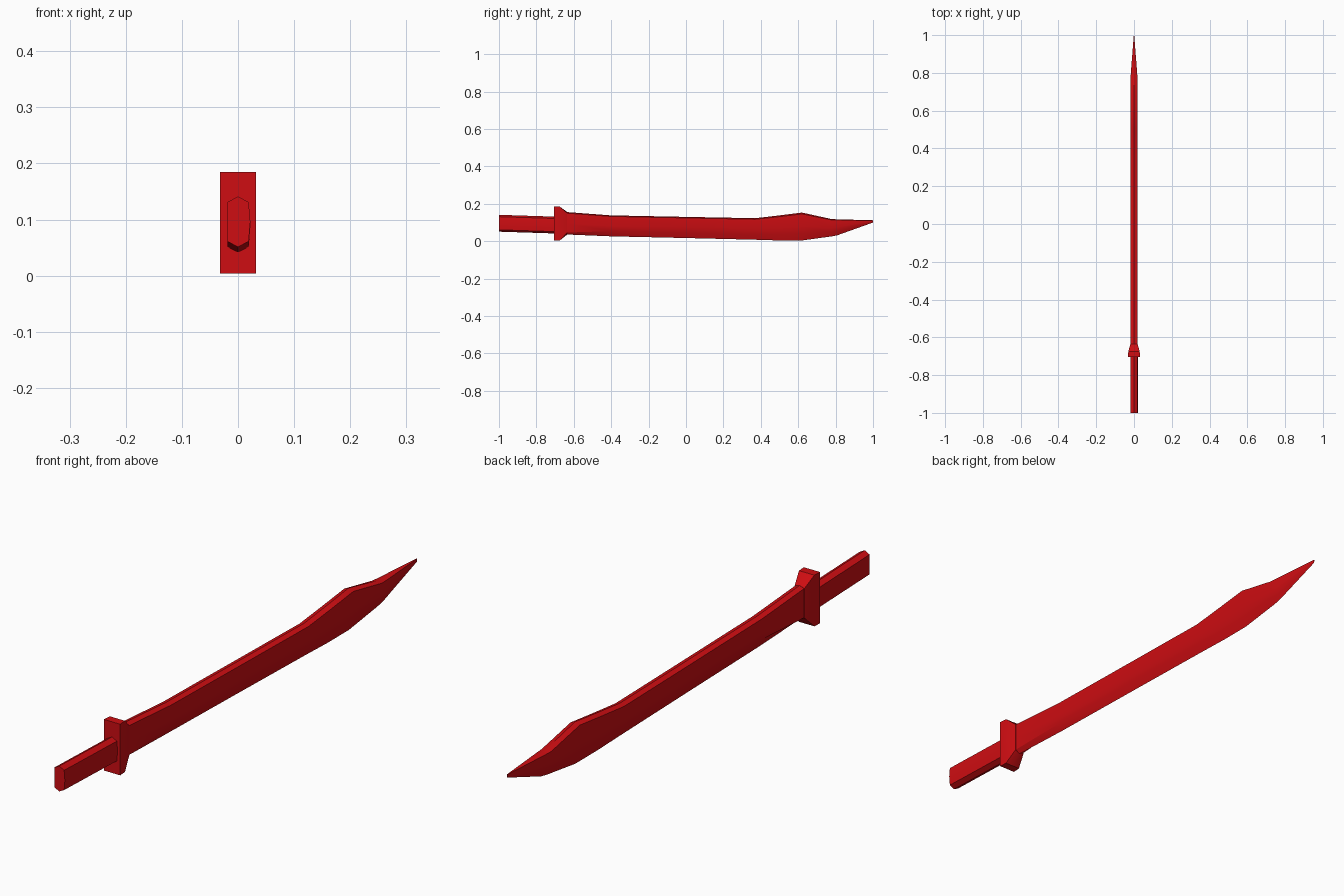
import bpy, bmesh, math

if "Cube" in bpy.data.objects:
    bpy.data.objects.remove(bpy.data.objects["Cube"])

red = bpy.data.materials.new("red")
red.diffuse_color = (0.62, 0.004, 0.006, 1)
red.use_nodes = True
red.node_tree.nodes["Principled BSDF"].inputs["Base Color"].default_value = red.diffuse_color


def section(bm, y, top, bottom, w, chamfer, low, low_w, bulge=0.0):
    """Ring: ridge, upper corners, side, lower corners, bottom edge."""
    mid = (top + bottom) / 2
    pts = [(0, top), (w, top - chamfer), (w + bulge, mid), (w * low_w, bottom + low), (0, bottom),
           (-w * low_w, bottom + low), (-w, mid), (-w, top - chamfer)]
    return [bm.verts.new((x, y, z)) for x, z in pts]


def loft(name, sections):
    """Skin a chain of rings along y and cap both ends."""
    bm = bmesh.new()
    rings = [section(bm, *s) for s in sections]
    for a, b in zip(rings, rings[1:]):
        for i in range(8):
            j = (i + 1) % 8
            bm.faces.new((a[i], a[j], b[j], b[i]))
    bm.faces.new(rings[0])
    bm.faces.new(rings[-1])
    bmesh.ops.recalc_face_normals(bm, faces=bm.faces)
    mesh = bpy.data.meshes.new(name)
    bm.to_mesh(mesh)
    bm.free()
    mesh.materials.append(red)
    ob = bpy.data.objects.new(name, mesh)
    bpy.context.collection.objects.link(ob)
    bpy.context.view_layer.objects.active = ob
    ob.select_set(True)
    bpy.ops.object.shade_smooth_by_angle(angle=math.radians(20))
    ob.select_set(False)


# Six-sided grip with a slightly swollen right side
loft("grip", [(-1.0, 0.141, 0.051, 0.019, 0.010, 0.010, 1, 0.003),
              (-0.69, 0.131, 0.041, 0.019, 0.010, 0.010, 1, 0.003)])

# Rectangular guard tapering into the blade
loft("guard", [(-0.705, 0.185, 0.004, 0.032, 0, 0, 1),
               (-0.675, 0.185, 0.004, 0.030, 0, 0, 1),
               (-0.635, 0.156, 0.036, 0.019, 0.006, 0.010, 1)])

# Blade: y, spine height, edge height, half width; wedge towards the edge
outline = [(-0.40, 0.138, 0.026, 0.018), (0.0, 0.130, 0.017, 0.018),
           (0.37, 0.123, 0.008, 0.018), (0.50, 0.138, 0.004, 0.018),
           (0.62, 0.153, 0.004, 0.018), (0.78, 0.118, 0.026, 0.018),
           (0.81, 0.117, 0.032, 0.016), (1.0, 0.112, 0.100, 0.001)]
blade = [(-0.64, 0.156, 0.036, 0.018, 0.006, 0.010, 1)]
for y, top, bottom, w in outline:
    h = top - bottom
    blade.append((y, top, bottom, w, 0.05 * h, 0.25 * h, 0.6))
loft("blade", blade)
